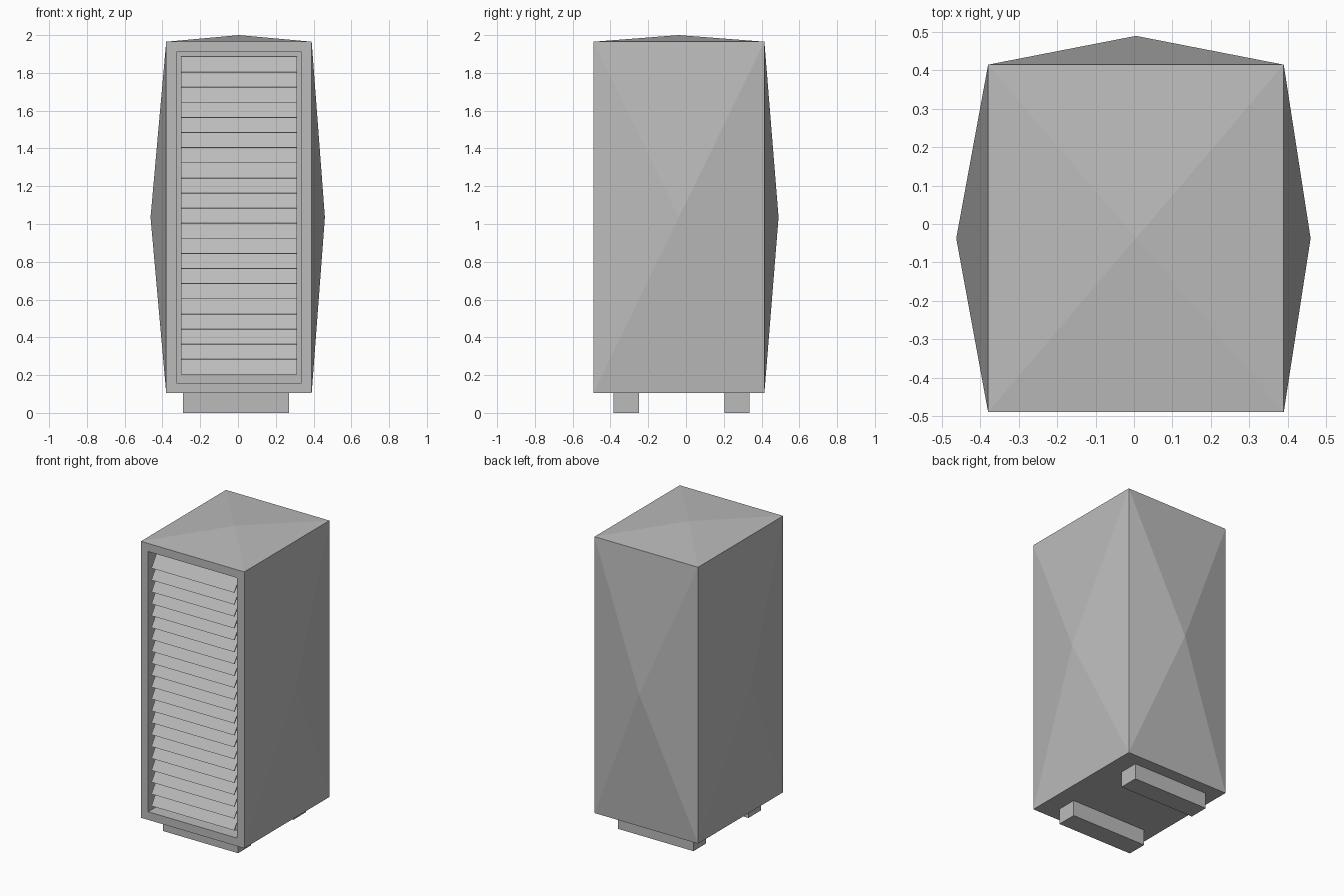
import bpy
import bmesh
from mathutils import Vector

default = bpy.data.objects.get("Cube")
if default:
    bpy.data.objects.remove(default, do_unlink=True)

# One flat grey for the whole cabinet
grey = bpy.data.materials.new("cabinet_grey")
grey.use_nodes = True
colour = (0.5, 0.5, 0.5, 1)
grey.diffuse_color = colour
grey.node_tree.nodes["Principled BSDF"].inputs["Base Color"].default_value = colour


def finish(name, bm):
    """Turn a bmesh into a flat shaded object."""
    mesh = bpy.data.meshes.new(name)
    bm.to_mesh(mesh)
    bm.free()
    mesh.materials.append(grey)
    obj = bpy.data.objects.new(name, mesh)
    bpy.context.scene.collection.objects.link(obj)
    return obj


def box(low, high):
    """Make a box between two corners."""
    low, high = Vector(low), Vector(high)
    bm = bmesh.new()
    bmesh.ops.create_cube(bm, size=1)
    bmesh.ops.scale(bm, vec=high - low, verts=bm.verts)
    bmesh.ops.translate(bm, vec=(low + high) / 2, verts=bm.verts)
    bm.normal_update()
    return bm


def face_towards(bm, direction):
    return max(bm.faces, key=lambda f: f.normal.dot(Vector(direction)))


# Cabinet body with a recessed front opening
FRONT = -0.49
body = box((-0.38, FRONT, 0.105), (0.39, 0.415, 1.965))
front = face_towards(body, (0, -1, 0))
bulges = [(face_towards(body, d), Vector(d) * h) for d, h in (
    ((1, 0, 0), 0.07), ((-1, 0, 0), 0.083), ((0, 1, 0), 0.075), ((0, 0, 1), 0.035))]
bmesh.ops.inset_individual(body, faces=[front], thickness=0.077)
recess = bmesh.ops.extrude_discrete_faces(body, faces=[front])["faces"][0]
bmesh.ops.translate(body, vec=(0, 0.09, 0), verts=recess.verts)

# Sides, back and top swell into shallow pyramids
for face, push in bulges:
    tip = bmesh.ops.poke(body, faces=[face])["verts"]
    bmesh.ops.translate(body, vec=push, verts=tip)
bmesh.ops.recalc_face_normals(body, faces=body.faces)
finish("cabinet_body", body)

# Sloping louvre slats, lower edge at the front
PITCH = 0.08
slats = bmesh.new()
profile = [(0.002, 0), (0.06, 0.085), (0.066, 0.08), (0.008, -0.002)]
for i in range(21):
    z = 1.804 - i * PITCH
    ends = [[slats.verts.new((x, FRONT + dy, z + min(dz, 1.887 - z)))
             for dy, dz in profile] for x in (-0.303, 0.313)]
    slats.faces.new(ends[0])
    slats.faces.new(ends[1][::-1])
    for a in range(4):
        b = (a + 1) % 4
        slats.faces.new((ends[0][a], ends[1][a], ends[1][b], ends[0][b]))
bmesh.ops.recalc_face_normals(slats, faces=slats.faces)
finish("louvre_slats", slats)

# Two feet running across the base
for name, y0, y1 in (("front_foot", -0.385, -0.25), ("back_foot", 0.203, 0.335)):
    finish(name, box((-0.29, y0, 0), (0.27, y1, 0.108)))
